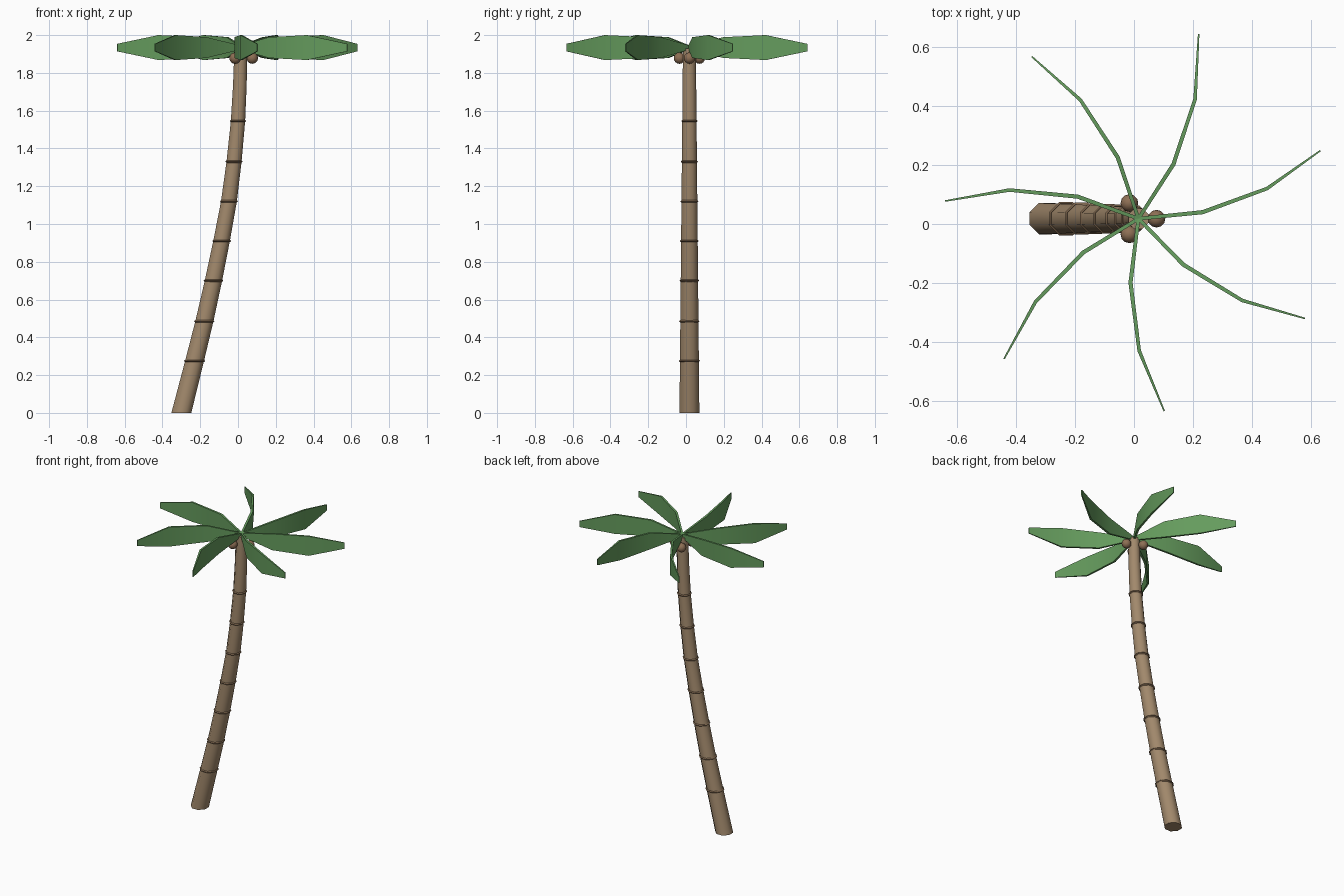
import bpy, bmesh, math
from mathutils import Matrix

if "Cube" in bpy.data.objects:
    bpy.data.objects.remove(bpy.data.objects["Cube"])

CX, CY = 0.015, 0.018   # crown centre


def material(name, rgb):
    m = bpy.data.materials.new(name)
    m.diffuse_color = (*rgb, 1)
    m.use_nodes = True
    m.node_tree.nodes["Principled BSDF"].inputs["Base Color"].default_value = m.diffuse_color
    return m


bark = material("bark", (0.36, 0.25, 0.15))
dark_bark = material("dark_bark", (0.22, 0.14, 0.08))
leaf = material("leaf", (0.13, 0.33, 0.11))
husk = material("husk", (0.27, 0.16, 0.09))


def loft(name, rings, mat):
    """Skin a list of equal-length vertex rings and cap both ends."""
    bm = bmesh.new()
    vs = [[bm.verts.new(p) for p in ring] for ring in rings]
    n = len(rings[0])
    for a, b in zip(vs, vs[1:]):
        for i in range(n):
            j = (i + 1) % n
            bm.faces.new((a[i], a[j], b[j], b[i]))
    bm.faces.new(vs[0][::-1])
    bm.faces.new(vs[-1])
    bmesh.ops.recalc_face_normals(bm, faces=bm.faces)
    me = bpy.data.meshes.new(name)
    bm.to_mesh(me)
    bm.free()
    ob = bpy.data.objects.new(name, me)
    bpy.context.collection.objects.link(ob)
    me.materials.append(mat)
    return ob


def smooth(ob, angle):
    bpy.ops.object.select_all(action='DESELECT')
    ob.select_set(True)
    bpy.context.view_layer.objects.active = ob
    bpy.ops.object.shade_smooth_by_angle(angle=math.radians(angle))


# Leaning trunk: (x, z) path, eight sides, slightly tapered
path = [(-0.30, 0), (-0.23, 0.275), (-0.178, 0.485), (-0.13, 0.70),
        (-0.087, 0.91), (-0.048, 1.12), (-0.021, 1.33), (0.0, 1.545),
        (0.010, 1.74), (CX, 1.93)]
radius = lambda z: 0.057 - 0.020 * z / 1.93
sides = 8
rings = []
for x, z in path:
    rings.append([(x + radius(z) * math.cos((i + 0.5) * math.tau / sides),
                   CY + radius(z) * math.sin((i + 0.5) * math.tau / sides), z)
                  for i in range(sides)])
smooth(loft("trunk", rings, bark), 50)

# Growth rings around the trunk
for k, (x, z) in enumerate(path[1:8]):
    bpy.ops.mesh.primitive_torus_add(
        location=(x, CY, z), rotation=(0, 0, math.pi / sides),
        major_segments=sides, minor_segments=4,
        major_radius=radius(z) + 0.0005, minor_radius=0.006)
    ob = bpy.context.object
    ob.name = f"trunk_ring_{k + 1}"
    ob.data.materials.append(dark_bark)
    smooth(ob, 50)

# Upright blade fronds, swept sideways: (along, sideways, half height, half thickness)
blade = [(0, 0, 0.010, 0.006), (0.217, 0.022, 0.055, 0.007),
         (0.435, 0.102, 0.066, 0.006), (0.615, 0.230, 0.020, 0.0025)]
fronds = 7
for k in range(fronds):
    rings = []
    for i, (x, y, h, t) in enumerate(blade):
        p, q = blade[max(i - 1, 0)], blade[min(i + 1, len(blade) - 1)]
        a = math.atan2(q[1] - p[1], q[0] - p[0])
        nx, ny = -math.sin(a) * t, math.cos(a) * t
        rings.append([(x + nx, y + ny, -h), (x - nx, y - ny, -h),
                      (x - nx, y - ny, h), (x + nx, y + ny, h)])
    ob = loft(f"frond_{k + 1}", rings, leaf)
    ob.data.transform(Matrix.Translation((CX, CY, 1.934)) @
                      Matrix.Rotation(k * math.tau / fronds, 4, 'Z'))
    smooth(ob, 40)

# Three coconuts under the crown
for k in range(3):
    a = k * math.tau / 3
    bpy.ops.mesh.primitive_uv_sphere_add(
        segments=12, ring_count=8, radius=0.03,
        location=(CX + 0.061 * math.cos(a), CY + 0.061 * math.sin(a), 1.878))
    ob = bpy.context.object
    ob.name = f"coconut_{k + 1}"
    ob.data.materials.append(husk)
    smooth(ob, 60)
